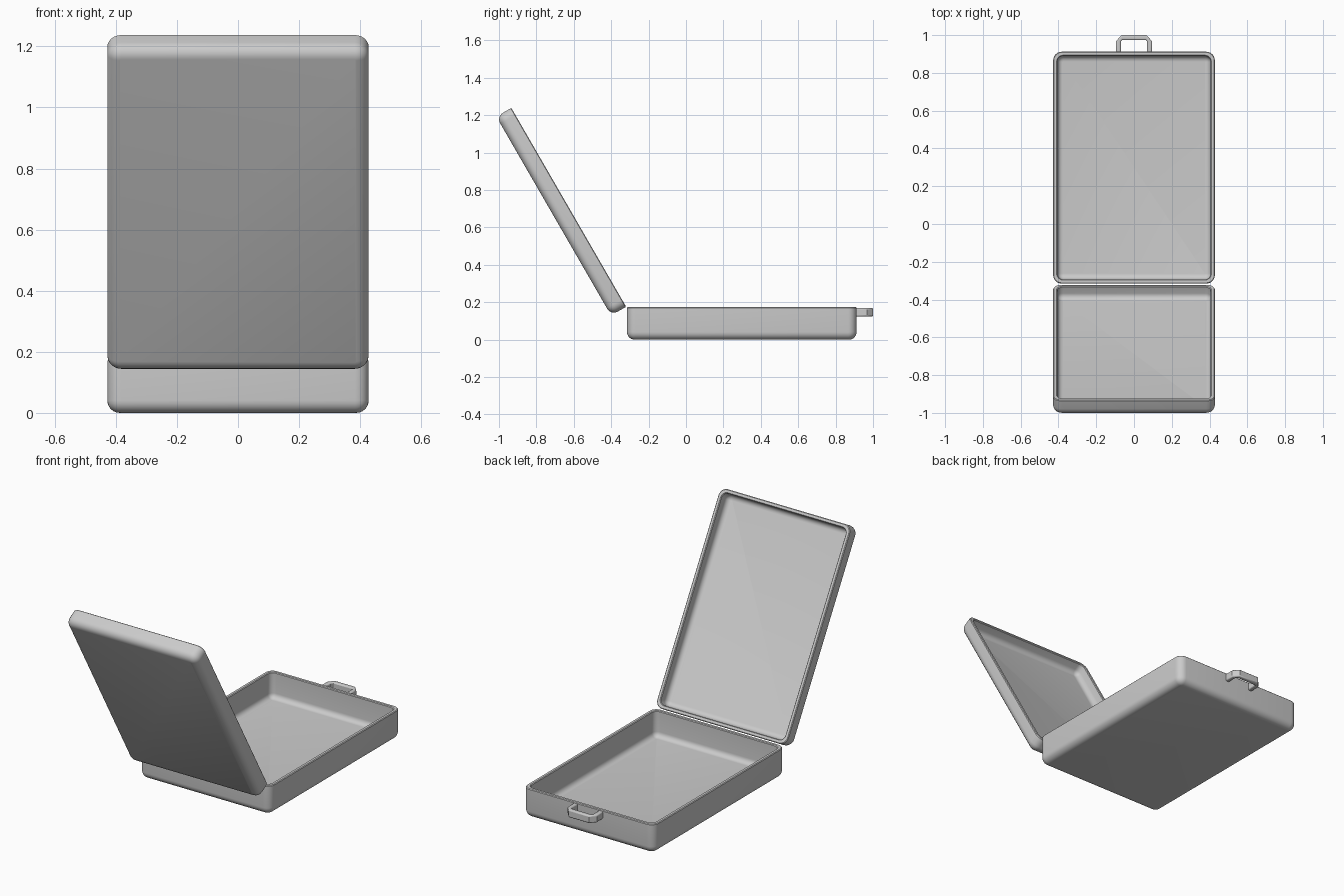
import bpy, bmesh
from math import sin, cos, pi, radians
from mathutils import Matrix, Vector

if "Cube" in bpy.data.objects:
    bpy.data.objects.remove(bpy.data.objects["Cube"])

W, L = 0.856, 1.2275     # plan size shared by both halves
BACK, FRONT = -0.3155, 0.912


def ring(bm, inset, radius, z, seg=6):
    """Rounded rectangle of vertices, y running from 0 to L."""
    hx, hy = W / 2 - inset, L / 2 - inset
    r = max(radius, 0.001)
    verts = []
    for k, (sx, sy) in enumerate([(1, 1), (-1, 1), (-1, -1), (1, -1)]):
        for i in range(seg + 1):
            a = k * pi / 2 + i * pi / 2 / seg
            verts.append(bm.verts.new((sx * (hx - r) + r * cos(a),
                                       L / 2 + sy * (hy - r) + r * sin(a), z)))
    return verts


def finish(bm, name, matrix):
    bmesh.ops.recalc_face_normals(bm, faces=bm.faces)
    me = bpy.data.meshes.new(name)
    bm.to_mesh(me)
    bm.free()
    ob = bpy.data.objects.new(name, me)
    bpy.context.collection.objects.link(ob)
    ob.matrix_world = matrix
    bpy.ops.object.select_all(action='DESELECT')
    bpy.context.view_layer.objects.active = ob
    ob.select_set(True)
    return ob


def tray(name, depth, matrix, wall=0.022, r_out=0.045, r_in=0.032, seg=6):
    """Open shell with its rim at z = 0 and its floor at z = -depth."""
    bm = bmesh.new()
    arc = [i * pi / 2 / seg for i in range(seg + 1)]
    f_out, f_in = r_out - 0.004, r_in - 0.002
    loops = []
    for a in arc:                                   # outer fillet, floor to wall
        d = f_out * (1 - sin(a))
        loops.append(ring(bm, d, r_out - d, -depth + f_out * (1 - cos(a))))
    e = 0.004                                       # softened rim
    loops.append(ring(bm, 0, r_out, -e))
    loops.append(ring(bm, e, r_out - e, 0))
    loops.append(ring(bm, wall - e, r_in + e, 0))
    loops.append(ring(bm, wall, r_in, -e))
    for a in reversed(arc):                         # inner fillet, wall to floor
        d = f_in * (1 - sin(a))
        loops.append(ring(bm, wall + d, r_in - d, -depth + wall + f_in * (1 - cos(a))))
    for a, b in zip(loops, loops[1:]):
        for i in range(len(a)):
            j = (i + 1) % len(a)
            bm.faces.new((a[i], a[j], b[j], b[i]))
    bm.faces.new(loops[0])
    bm.faces.new(loops[-1])
    finish(bm, name, matrix)
    bpy.ops.object.shade_smooth_by_angle(angle=radians(40))


# Bottom half of the case
tray("case_base", 0.174, Matrix.Translation((0, BACK, 0.174)))

# Lid: closed it faces down; mirrored tray swung open 120 degrees about the hinge
flip = Matrix.Translation((0, L, 0)) @ Matrix.Rotation(pi, 4, 'X')
tray("case_lid", 0.093, Matrix.Translation((0, -0.32, 0.176))
     @ Matrix.Rotation(radians(120), 4, 'X') @ flip)

# Carrying handle: chamfered U profile
half = [(0.095, FRONT - 0.012), (0.095, 0.968), (0.066, 1.0)]
inner = [(0.05, 0.973), (0.069, 0.962), (0.069, FRONT - 0.012)]
outer = half + [(-x, y) for x, y in reversed(half)]
hole = [(0.069, FRONT - 0.012), (0.069, 0.968), (0.063, 0.974)]
hole = [(-x, y) for x, y in hole] + list(reversed(hole))
bm = bmesh.new()
face = bm.faces.new([bm.verts.new((x, y, 0.124)) for x, y in outer + hole])
ext = bmesh.ops.extrude_face_region(bm, geom=[face])
bmesh.ops.translate(bm, vec=Vector((0, 0, 0.045)),
                    verts=[v for v in ext["geom"] if isinstance(v, bmesh.types.BMVert)])
ob = finish(bm, "handle", Matrix.Identity(4))
mod = ob.modifiers.new("soft_edges", 'BEVEL')
mod.width, mod.segments, mod.limit_method = 0.007, 3, 'ANGLE'
mod.angle_limit = radians(60)
bpy.ops.object.shade_smooth_by_angle(angle=radians(35))
